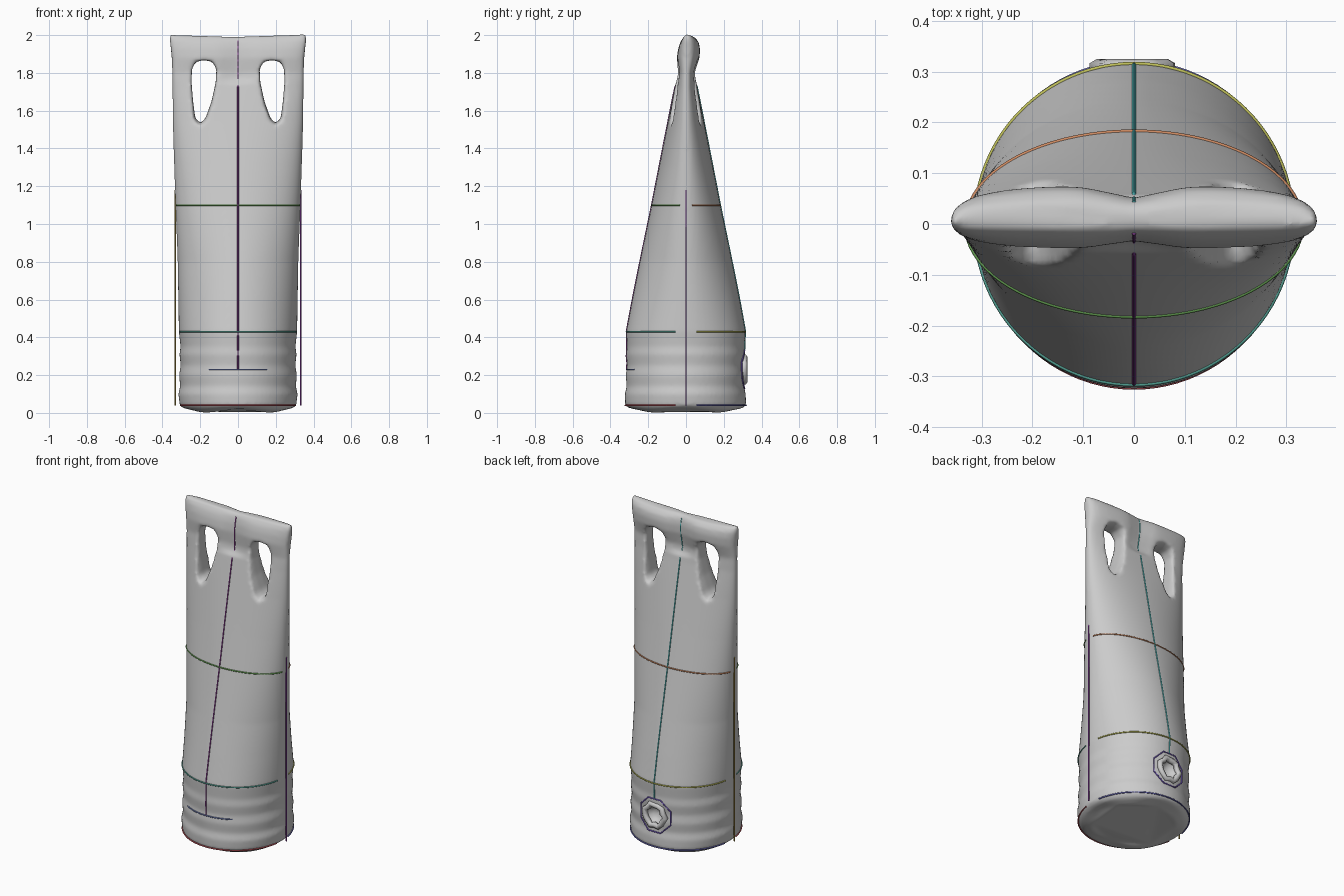
import bpy, bmesh, math
from mathutils import Vector

if "Cube" in bpy.data.objects:
    bpy.data.objects.remove(bpy.data.objects["Cube"])

# Body stations: z, half width, front depth, back depth, superellipse power
ST = [(0.0, .235, .235, .235, 2), (.015, .285, .295, .295, 2), (.04, .308, .322, .318, 2),
      (.10, .316, .324, .316, 2), (.14, .306, .314, .307, 2), (.20, .312, .319, .313, 2),
      (.25, .303, .311, .306, 2), (.31, .310, .317, .313, 2), (.35, .304, .312, .309, 2),
      (.43, .313, .316, .315, 2), (.60, .316, .284, .284, 1.9), (.80, .319, .244, .244, 1.85),
      (1.10, .331, .182, .182, 2.0), (1.30, .338, .143, .143, 2.0), (1.55, .346, .094, .094, 2.1),
      (1.72, .348, .060, .060, 2.4), (1.80, .349, .044, .050, 2.8), (1.88, .351, .050, .074, 3),
      (1.93, .356, .042, .076, 3.2), (1.965, .362, .030, .068, 3.2), (1.99, .362, .012, .045, 3)]


def station(z):
    for p, q in zip(ST, ST[1:]):
        if z <= q[0]:
            t = (z - p[0]) / (q[0] - p[0])
            return [u + (v - u) * t for u, v in zip(p, q)]
    return list(ST[-1])


def skin(a, z, grow=0.0):
    _, w, f, b, n = station(z)
    c, s = math.cos(a), math.sin(a)
    x = math.copysign(abs(c) ** (2 / n), c) * (w + grow)
    d = (b if s > 0 else f) + grow
    y = math.copysign(abs(s) ** (2 / n), s) * d
    if z > 1.75:      # slight pinch in the middle of the top bar
        y *= 1 - .32 * math.exp(-(x / .07) ** 2)
    return Vector((x, y, z))


def mesh_object(name, bm):
    bmesh.ops.recalc_face_normals(bm, faces=bm.faces)
    me = bpy.data.meshes.new(name)
    bm.to_mesh(me)
    bm.free()
    ob = bpy.data.objects.new(name, me)
    bpy.context.collection.objects.link(ob)
    return ob


def loft(name, rings):
    bm = bmesh.new()
    rows = [[bm.verts.new(p) for p in r] for r in rings]
    n = len(rows[0])
    for r, s in zip(rows, rows[1:]):
        for i in range(n):
            bm.faces.new((r[i], r[(i + 1) % n], s[(i + 1) % n], s[i]))
    bm.faces.new(rows[0][::-1])
    bm.faces.new(rows[-1])
    return mesh_object(name, bm)


# Pouch body, round below and flat above, underside lifted in a cross pattern
N = 96
zs = sorted({round(i * 1.99 / 80, 3) for i in range(81)} | {s[0] for s in ST})
rings = []
for z in zs:
    ring = [skin(2 * math.pi * i / N, z) for i in range(N)]
    for i, p in enumerate(ring):
        if z < .03:
            p.z += .018 * math.cos(4 * math.pi * i / N) ** 2 * (1 - z / .03)
        if z > 1.9:
            p.z += .014 * (abs(p.x) / .36) ** 4 * (z - 1.9) / .09
    rings.append(ring)
body = loft("pouch_body", rings)


def cut(target, cutter):
    m = target.modifiers.new("cut", 'BOOLEAN')
    m.operation, m.object, m.solver = 'DIFFERENCE', cutter, 'EXACT'
    bpy.context.view_layer.objects.active = target
    bpy.ops.object.modifier_apply(modifier=m.name)
    bpy.data.objects.remove(cutter)


# Two teardrop handle holes, flaring outwards
HOLE = [(.20, 1.532), (.226, 1.56), (.238, 1.65), (.246, 1.75), (.244, 1.82), (.225, 1.858),
        (.18, 1.868), (.135, 1.858), (.114, 1.82), (.118, 1.75), (.14, 1.65), (.172, 1.56)]
for side in (-1, 1):
    slabs = []
    for y, k in ((-.16, 1.5), (-.03, 1.0), (.03, 1.0), (.16, 1.5)):
        slabs.append([Vector((side * (.182 + (x - .182) * k), y, 1.72 + (z - 1.72) * (1 + (k - 1) * .4)))
                      for x, z in HOLE])
    cut(body, loft("hole_cutter", slabs))

# Dent for the rear port
bm = bmesh.new()
bmesh.ops.create_uvsphere(bm, u_segments=24, v_segments=12, radius=.062)
dent = mesh_object("dent_cutter", bm)
dent.location = (0, .325, .23)
bpy.context.view_layer.update()
cut(body, dent)

# Melt everything into one soft skin
for kind, props in (('REMESH', dict(mode='VOXEL', voxel_size=.011)),
                    ('SMOOTH', dict(factor=.5, iterations=4))):
    m = body.modifiers.new(kind.lower(), kind)
    for k, v in props.items():
        setattr(m, k, v)
    bpy.context.view_layer.objects.active = body
    bpy.ops.object.modifier_apply(modifier=m.name)
for p in body.data.polygons:
    p.use_smooth = True


def line(name, pts, color, closed=False, r=.004):
    cu = bpy.data.curves.new(name, 'CURVE')
    cu.dimensions = '3D'
    cu.bevel_depth, cu.bevel_resolution, cu.use_fill_caps = r, 1, True
    sp = cu.splines.new('POLY')
    sp.points.add(len(pts) - 1)
    for q, p in zip(sp.points, pts):
        q.co = (*p, 1)
    sp.use_cyclic_u = closed
    ob = bpy.data.objects.new(name, cu)
    bpy.context.collection.objects.link(ob)
    if color:
        mat = bpy.data.materials.new(name)
        mat.diffuse_color = (*color, 1)
        mat.use_nodes = True
        mat.node_tree.nodes["Principled BSDF"].inputs["Base Color"].default_value = mat.diffuse_color
        cu.materials.append(mat)
    return ob


def arc(z, a0, a1):
    return [skin(math.radians(a0 + (a1 - a0) * i / 40), z) for i in range(41)]


# Coloured half rings around the body
for z, tag, front, back in ((.04, "base", (.6, .1, .12), (.15, .15, .5)),
                            (.43, "lower", (.1, .4, .33), (.5, .5, .1)),
                            (1.10, "middle", (.15, .4, .1), (.6, .25, .12))):
    line(tag + "_ring_front", arc(z, 190, 350), front)
    line(tag + "_ring_back", arc(z, 10, 170), back)
line("port_level_line", arc(.23, 240, 300), (.15, .2, .45))

# Centre seams, side lines and top seam
zz = [.23 + i * (1.97 - .23) / 50 for i in range(51)]
line("front_seam", [skin(-math.pi / 2, z) for z in zz], (.25, .05, .28))
line("back_seam", [skin(math.pi / 2, z) for z in zz if z > .3], (.08, .45, .45))
line("side_line_left", [(-.332, 0, .04), (-.332, 0, 1.18)], (.4, .28, .05))
line("side_line_right", [(.332, 0, .04), (.332, 0, 1.18)], (.28, .05, .4))
line("top_seam", [(-.355, .006, 1.988), (0, 0, 1.982), (.28, .004, 1.986)], (.7, .15, .4))

# Rear port: crumpled rim and octagonal outline
rim = [(math.cos(a) * r, .308, .23 + math.sin(a) * r) for a, r in
       ((2 * math.pi * i / 16, .066 + .007 * math.sin(i * 2.5)) for i in range(16))]
line("port_rim", rim, None, True, .017)
octagon = []
for i in range(8):
    a = math.pi * (i + .5) / 4
    x = .11 * math.cos(a)
    octagon.append((x, math.sqrt(.313 ** 2 - x * x), .23 + .11 * math.sin(a)))
line("port_outline", octagon, (.2, .12, .6), True)
